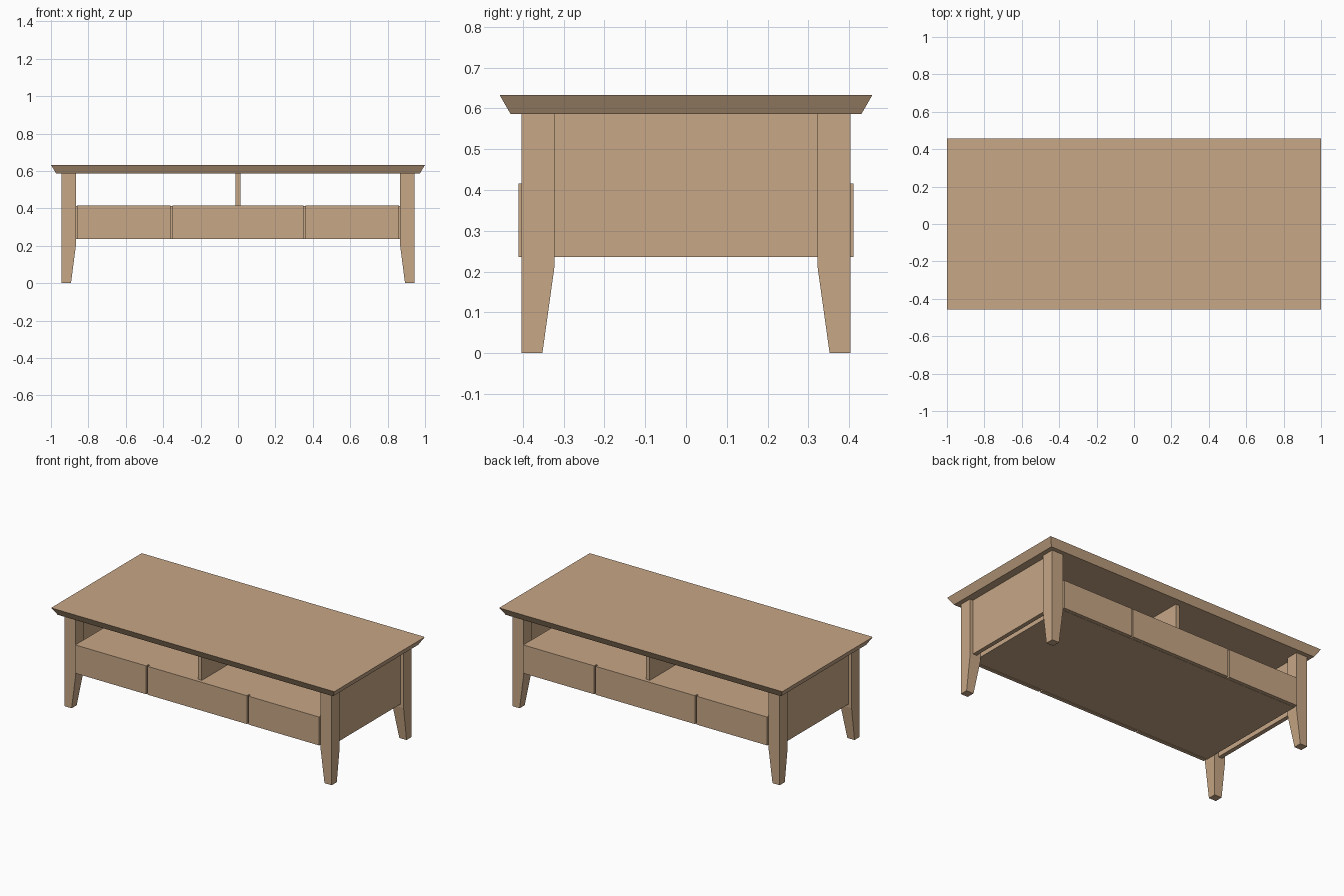
import bpy, bmesh

if "Cube" in bpy.data.objects:
    bpy.data.objects.remove(bpy.data.objects["Cube"])

wood = bpy.data.materials.new("light oak")
wood.diffuse_color = (0.57, 0.385, 0.237, 1)
wood.use_nodes = True
wood.node_tree.nodes["Principled BSDF"].inputs["Base Color"].default_value = wood.diffuse_color


def add_mesh(name, bm):
    bmesh.ops.recalc_face_normals(bm, faces=bm.faces)
    me = bpy.data.meshes.new(name)
    bm.to_mesh(me)
    bm.free()
    me.materials.append(wood)
    ob = bpy.data.objects.new(name, me)
    bpy.context.collection.objects.link(ob)
    return ob


def loft(name, sections):
    """Stack of rectangles (x0, x1, y0, y1, z) joined into a closed solid."""
    bm = bmesh.new()
    rings = [[bm.verts.new(p) for p in
              ((x0, y0, z), (x1, y0, z), (x1, y1, z), (x0, y1, z))]
             for x0, x1, y0, y1, z in sections]
    for a, b in zip(rings, rings[1:]):
        for i in range(4):
            j = (i + 1) % 4
            bm.faces.new((a[i], a[j], b[j], b[i]))
    bm.faces.new(rings[0])
    bm.faces.new(rings[-1])
    return add_mesh(name, bm)


def box(name, x0, x1, y0, y1, z0, z1):
    return loft(name, [(x0, x1, y0, y1, z0), (x0, x1, y0, y1, z1)])


# Table top, undercut all round
loft("table_top", [(-0.972, 0.972, -0.43, 0.43, 0.586),
                   (-1, 1, -0.457, 0.457, 0.633)])

# Legs: straight above, tapering on the two inner sides
for sx in (-1, 1):
    for sy in (-1, 1):
        loft("leg", [(sx * 0.893, sx * 0.944, sy * 0.352, sy * 0.403, 0),
                     (sx * 0.865, sx * 0.944, sy * 0.322, sy * 0.403, 0.215),
                     (sx * 0.865, sx * 0.944, sy * 0.322, sy * 0.403, 0.586)])
    # End panels between the legs
    box("end_panel", sx * 0.895, sx * 0.922, -0.322, 0.322, 0.235, 0.586)

# Drawer case, its top is the open shelf
box("drawer_case", -0.865, 0.865, -0.385, 0.385, 0.236, 0.413)

# Three drawer fronts on both long sides, with narrow gaps
for sy in (-1, 1):
    for x0, x1 in ((-0.861, -0.361), (-0.351, 0.351), (0.361, 0.861)):
        box("drawer_front", x0, x1, sy * 0.388, sy * 0.411, 0.235, 0.416)

# Upright between shelf and top
box("divider", -0.013, 0.013, -0.385, 0.385, 0.413, 0.586)
